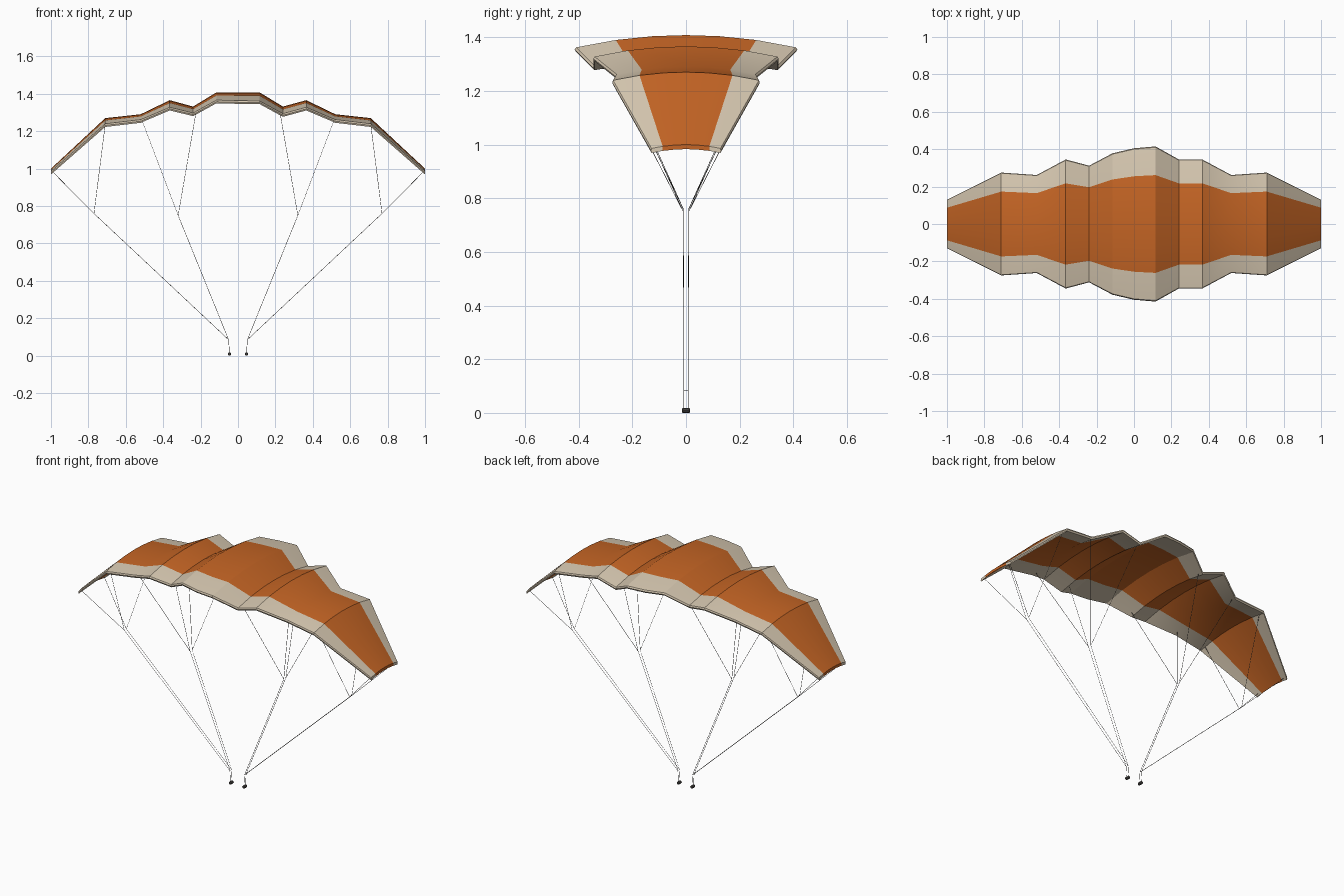
import bpy, bmesh
from math import radians, pi

cube = bpy.data.objects.get("Cube")
if cube:
    bpy.data.objects.remove(cube, do_unlink=True)


def material(name, colour):
    m = bpy.data.materials.new(name)
    m.use_nodes = True
    m.diffuse_color = (*colour, 1)
    bsdf = m.node_tree.nodes["Principled BSDF"]
    bsdf.inputs["Base Color"].default_value = (*colour, 1)
    bsdf.inputs["Roughness"].default_value = 0.8
    return m


orange = material("orange cloth", (0.56, 0.13, 0.018))
beige = material("beige cloth", (0.68, 0.58, 0.44))
dark = material("dark cord", (0.08, 0.075, 0.07))

# Canopy stations along the span: x, top height, half depth
half = [(0.115, 1.408, 0.415), (0.24, 1.332, 0.345), (0.365, 1.366, 0.345),
        (0.52, 1.291, 0.262), (0.71, 1.27, 0.275), (1.0, 1.0, 0.13)]
right_depth = {0.115: 0.378, 0.24: 0.312}
stations = [(-x, z, right_depth.get(x, d)) for x, z, d in reversed(half)]
stations += [(0, 1.408, 0.405)] + half

THICK = 0.017


def section(bm, x, z, depth):
    """One closed rib: arched top, rounded hem, arched underside."""
    band = 0.67 if abs(x) > 0.9 else 0.63
    cols = [-1, -band, -0.3, 0, 0.3, band, 1]

    def point(t, drop):
        y = depth * t * (0.988 if abs(t) == 1 and drop != THICK / 2 else 1)
        return bm.verts.new((x, y, z - 0.11 * depth * t * t - drop))

    top = [point(t, 0) for t in cols]
    bottom = [point(t, THICK) for t in cols]
    return top, bottom, point(-1, THICK / 2), point(1, THICK / 2)


# Canopy: skin the ribs, orange middle and beige borders
bm = bmesh.new()
ribs = [section(bm, *s) for s in stations]


def face(verts, is_orange):
    bm.faces.new(verts).material_index = 0 if is_orange else 1


for a, b in zip(ribs, ribs[1:]):
    for side in (0, 1):
        for i in range(6):
            face((a[side][i], b[side][i], b[side][i + 1], a[side][i + 1]), 0 < i < 5)
        for hem, i in ((2, 0), (3, -1)):
            face((a[side][i], b[side][i], b[hem], a[hem]), False)
for top, bottom, hem_front, hem_back in (ribs[0], ribs[-1]):
    for i in range(6):
        face((top[i], top[i + 1], bottom[i + 1], bottom[i]), 0 < i < 5)
    face((top[0], bottom[0], hem_front), False)
    face((top[-1], bottom[-1], hem_back), False)
bmesh.ops.recalc_face_normals(bm, faces=bm.faces)
mesh = bpy.data.meshes.new("canopy")
bm.to_mesh(mesh)
bm.free()
mesh.materials.append(orange)
mesh.materials.append(beige)
canopy = bpy.data.objects.new("canopy", mesh)
bpy.context.collection.objects.link(canopy)
bpy.ops.object.select_all(action="DESELECT")
canopy.select_set(True)
bpy.context.view_layer.objects.active = canopy
bpy.ops.object.shade_smooth_by_angle(angle=radians(30))


def cords(name, paths, radius=0.0011):
    curve = bpy.data.curves.new(name, "CURVE")
    curve.dimensions = "3D"
    curve.bevel_depth = radius
    curve.bevel_resolution = 0
    for path in paths:
        spline = curve.splines.new("POLY")
        spline.points.add(len(path) - 1)
        for p, co in zip(spline.points, path):
            p.co = (*co, 1)
    curve.materials.append(dark)
    ob = bpy.data.objects.new(name, curve)
    bpy.context.collection.objects.link(ob)


# Suspension lines and hand grips on both sides
for side, label in ((1, "left"), (-1, "right")):
    upper, lower = [], []
    for f in (-1, 1):
        outer = (side * 0.77, f * 0.01, 0.76)
        inner = (side * 0.32, f * 0.01, 0.75)
        riser = (side * 0.05, f * 0.008, 0.085)
        upper += [[(side * 0.99, f * 0.11, 0.982), outer],
                  [(side * 0.71, f * 0.235, 1.235), outer],
                  [(side * 0.515, f * 0.24, 1.262), inner],
                  [(side * 0.225, f * 0.29, 1.298), inner]]
        grip_top = (side * 0.046, f * 0.008, 0.015)
        lower += [[outer, riser], [inner, riser, grip_top]]
    cords(label + "_canopy_lines", upper)
    cords(label + "_main_lines", lower)

    # Knot where the lines gather
    cords(label + "_riser_tie", [[(side * 0.05, -0.009, 0.085), (side * 0.05, 0.009, 0.085)]])

    # Rounded hand grip
    bpy.ops.mesh.primitive_cylinder_add(vertices=8, radius=0.009, depth=0.03,
                                        location=(side * 0.046, 0, 0.009),
                                        rotation=(pi / 2, 0, 0))
    grip = bpy.context.object
    grip.name = label + "_hand_grip"
    grip.data.materials.append(dark)
    bevel = grip.modifiers.new("soft ends", "BEVEL")
    bevel.width = 0.003
    bevel.limit_method = "ANGLE"
    bevel.angle_limit = radians(60)
